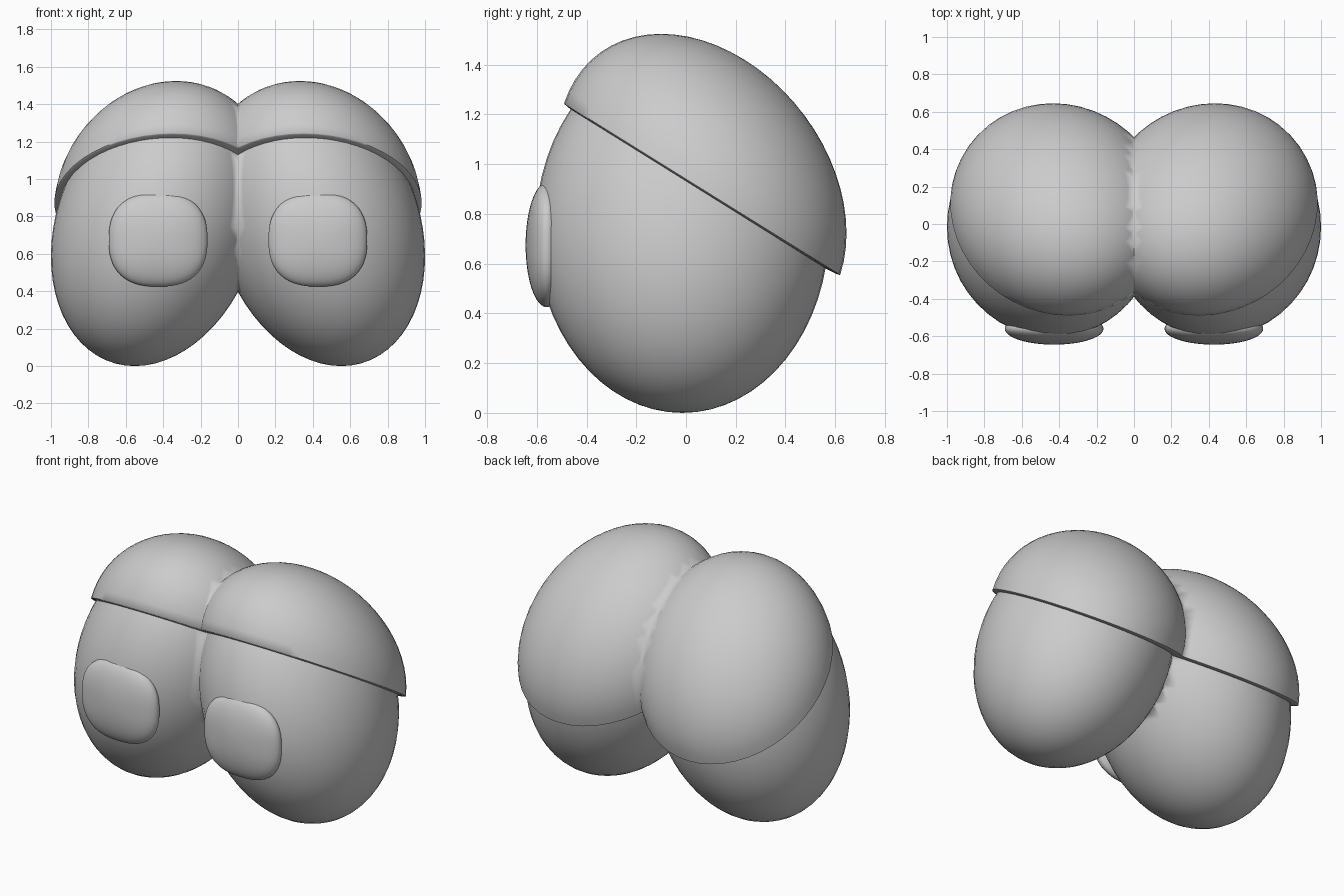
import bpy, bmesh
from mathutils import Matrix, Vector

if "Cube" in bpy.data.objects:
    bpy.data.objects.remove(bpy.data.objects["Cube"])


def blob(name, centre, ax, ay, az, shape=None):
    """Unit sphere mapped onto three axis vectors, cut at x=0 and mirrored."""
    bm = bmesh.new()
    bmesh.ops.create_uvsphere(bm, u_segments=48, v_segments=32, radius=1)
    if shape:
        for v in bm.verts:
            v.co = shape(v.co)
    m = Matrix((ax, ay, az)).transposed()
    for v in bm.verts:
        v.co = m @ v.co + Vector(centre)
    bmesh.ops.recalc_face_normals(bm, faces=bm.faces)
    me = bpy.data.meshes.new(name)
    bm.to_mesh(me)
    bm.free()
    ob = bpy.data.objects.new(name, me)
    bpy.context.collection.objects.link(ob)
    bpy.ops.object.select_all(action='DESELECT')
    ob.select_set(True)
    bpy.context.view_layer.objects.active = ob
    bpy.ops.object.shade_smooth_by_angle(angle=0.9)
    mod = ob.modifiers.new("mirror", 'MIRROR')
    mod.use_bisect_axis[0] = True
    mod.use_bisect_flip_axis[0] = False
    # keep the mirror ahead of the smoothing modifier
    bpy.ops.object.modifier_move_to_index(modifier="mirror", index=0)
    return ob


def flat_below(co):
    """Half dome with a thin rounded underside."""
    return Vector((co.x, co.y, co.z if co.z > 0 else co.z * 0.04))


def squarish(co):
    """Rounded-square outline in the x-z plane."""
    r = (co.x ** 2 + co.z ** 2) ** 0.5
    if r < 1e-6:
        return co
    n = (abs(co.x) ** 2.5 + abs(co.z) ** 2.5) ** 0.4
    return Vector((co.x * r / n, co.y, co.z * r / n))


# Eyeballs, leaning inwards at the top
blob("eyeball", (0.435, -0.015, 0.74),
     (0.553, 0, 0), (0, 0.59, 0), (-0.117, 0, 0.74))

# Upper eyelids, sloping down to the back
blob("eyelid", (0.40, 0.065, 0.90),
     (0.58, 0, 0), (0.05, 0.555, -0.345), (-0.05, 0.17, 0.52), flat_below)

# Raised pupils
blob("pupil", (0.427, -0.56, 0.675),
     (0.264, 0, 0), (0, 0.085, 0), (0, 0, 0.25), squarish)
